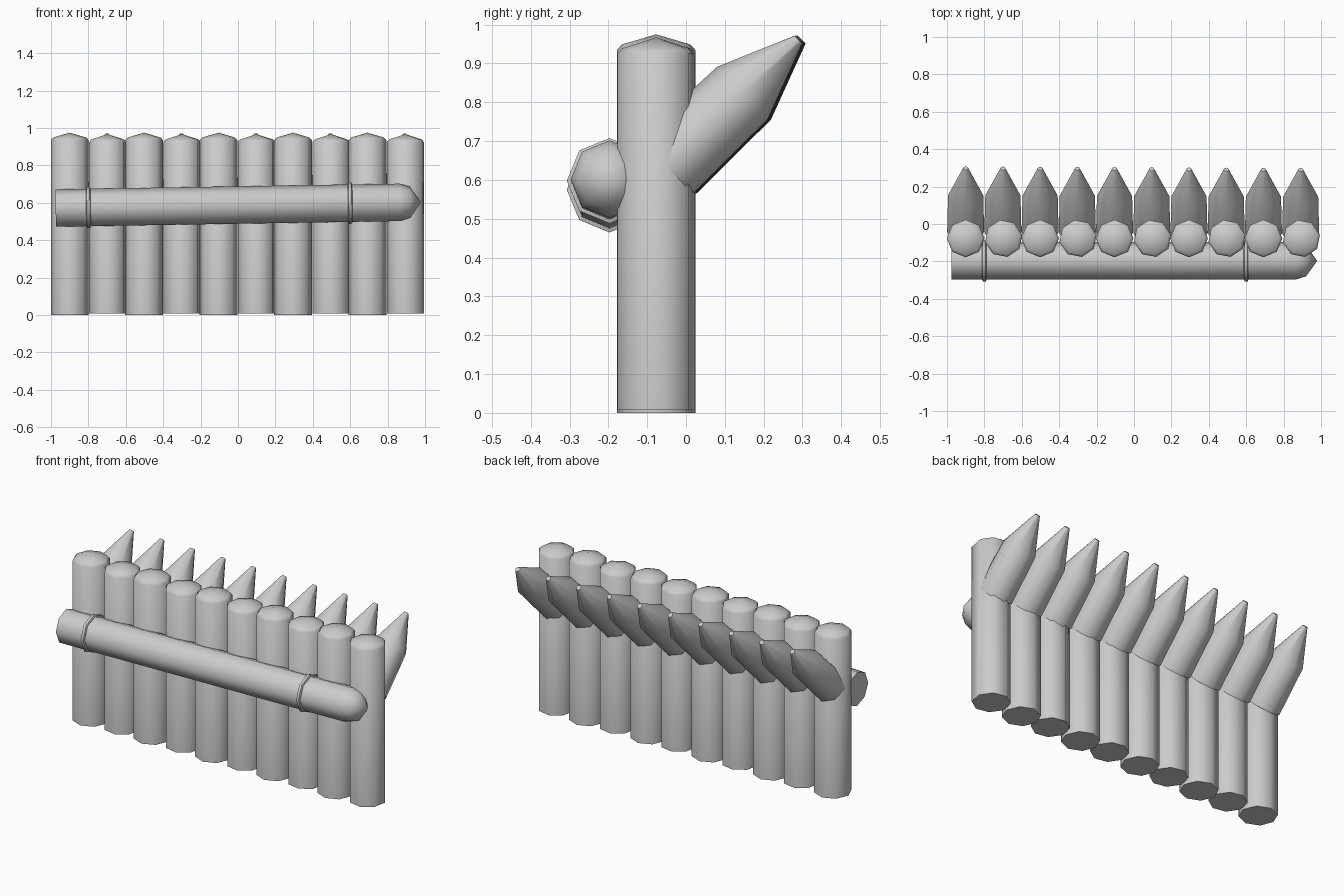
import bpy, bmesh, math
from mathutils import Vector

if "Cube" in bpy.data.objects:
    bpy.data.objects.remove(bpy.data.objects["Cube"])

SIDES = 8


def lathe(name, start, end, profile, twist=0.0):
    """Octagonal log along start->end; profile = (distance, radius), radius 0 closes to a point."""
    start, end = Vector(start), Vector(end)
    axis = (end - start).normalized()
    ref = Vector((0, 1, 0)) if abs(axis.x) > 0.5 else Vector((1, 0, 0))
    u = (ref - axis * ref.dot(axis)).normalized()
    v = axis.cross(u)
    bm = bmesh.new()
    rings = []
    for d, r in profile:
        c = start + axis * d
        if r == 0:
            rings.append([bm.verts.new(c)])
            continue
        angles = [twist + math.tau * i / SIDES for i in range(SIDES)]
        rings.append([bm.verts.new(c + (u * math.cos(a) + v * math.sin(a)) * r) for a in angles])
    for a, b in zip(rings, rings[1:]):
        for i in range(SIDES):
            j = (i + 1) % SIDES
            if len(b) == 1:
                bm.faces.new((a[i], a[j], b[0]))
            else:
                bm.faces.new((a[i], a[j], b[j], b[i]))
    bm.faces.new(rings[0][::-1])
    if len(rings[-1]) > 1:
        bm.faces.new(rings[-1])
    bmesh.ops.recalc_face_normals(bm, faces=bm.faces)
    return finish(name, bm)


def finish(name, bm):
    mesh = bpy.data.meshes.new(name)
    bm.to_mesh(mesh)
    bm.free()
    ob = bpy.data.objects.new(name, mesh)
    bpy.context.collection.objects.link(ob)
    bpy.ops.object.select_all(action='DESELECT')
    ob.select_set(True)
    bpy.context.view_layer.objects.active = ob
    bpy.ops.object.shade_smooth_by_angle(angle=math.radians(55))
    return ob


# Palisade posts with low domed tops, every other one slightly turned and lower
for i in range(10):
    odd = i % 2
    x = -0.9 + 0.199 * i + 0.004 * odd
    z0 = 0.007 * odd
    rim = 0.925 if odd else 0.935
    top = 0.967 if odd else 0.975
    lathe("post", (x, -0.077, z0), (x, -0.077, 1),
          [(0, 0.101), (rim - z0, 0.101), (rim + 0.014 - z0, 0.088), (top - z0, 0)],
          twist=0.2 * odd)

# Sharpened stakes leaning backwards out of the posts
for i in range(10):
    x = -0.9 + 0.199 * i
    dy = 0.004 - 0.001 * i
    lathe("stake", (x, -0.046 + dy, 0.636), (x, 0.294 + dy, 0.961),
          [(0, 0.099), (0.271, 0.094), (0.471, 0.014)])

# Slightly sloping front rail with a pointed right end
r0, r1 = Vector((-0.975, -0.197, 0.572)), Vector((0.98, -0.197, 0.604))
lathe("front_rail", r0, r1,
      [(0, 0.1), (1.84, 0.1), (1.895, 0.083), (1.955, 0)])

# Thin bindings around the rail
for x in (-0.8, 0.6):
    d = x - r0.x
    lathe("rail_binding", r0 + (r1 - r0) * ((d - 0.012) / 1.955), r1,
          [(0, 0.1), (0.004, 0.11), (0.02, 0.11), (0.024, 0.1)])
